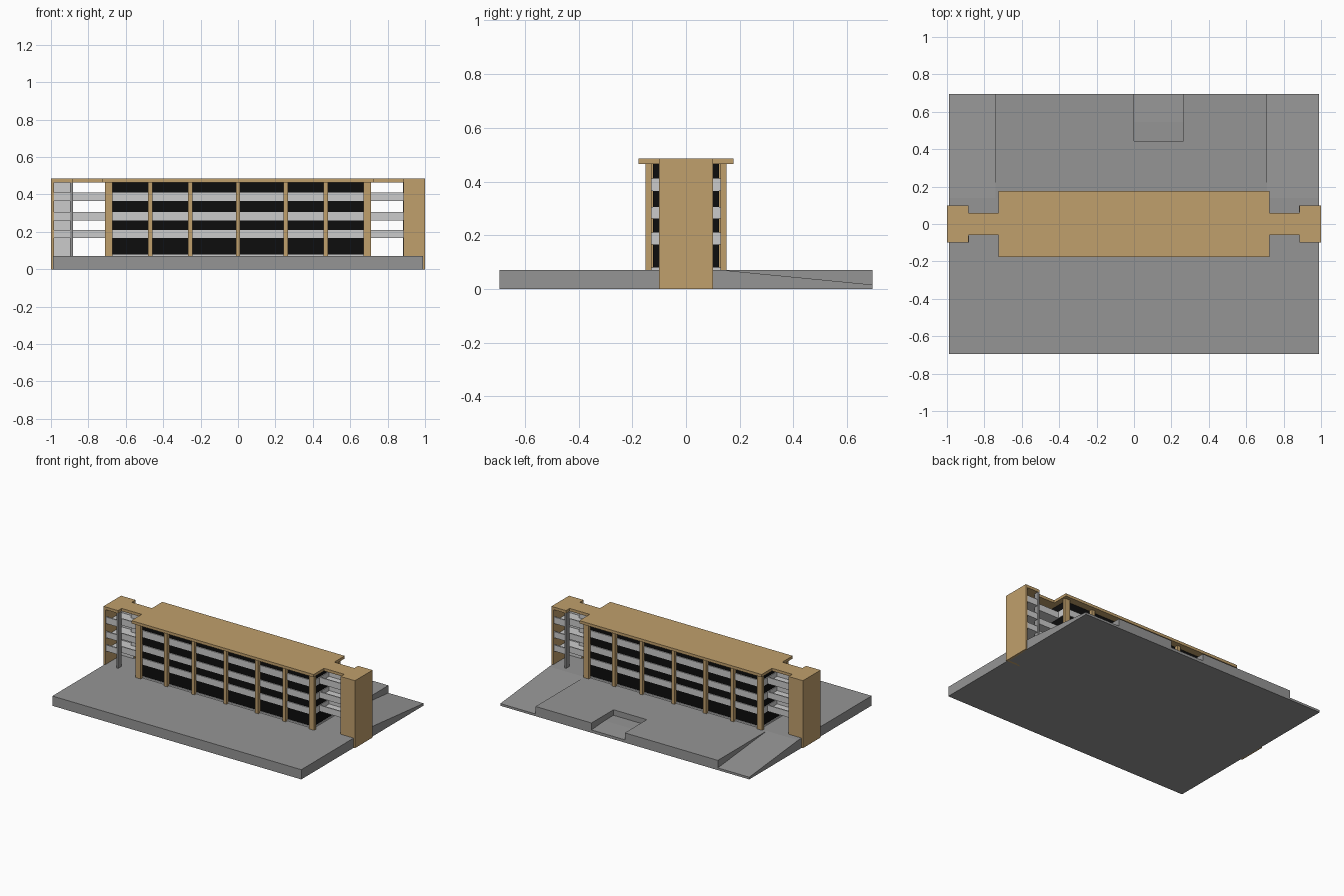
import bpy, bmesh

if "Cube" in bpy.data.objects:
    bpy.data.objects.remove(bpy.data.objects["Cube"])

def mat(name, c):
    m = bpy.data.materials.new(name)
    m.diffuse_color = (*c, 1)
    m.use_nodes = True
    m.node_tree.nodes["Principled BSDF"].inputs["Base Color"].default_value = m.diffuse_color
    return m

TAN = mat("tan_cladding", (0.53, 0.35, 0.15))
BLACK = mat("black_glass", (0.004, 0.004, 0.004))
GROUND = mat("paving_grey", (0.30, 0.30, 0.30))

def finish(name, bm, m):
    bmesh.ops.recalc_face_normals(bm, faces=bm.faces)
    me = bpy.data.meshes.new(name)
    bm.to_mesh(me)
    bm.free()
    ob = bpy.data.objects.new(name, me)
    bpy.context.collection.objects.link(ob)
    if m:
        me.materials.append(m)
    return ob

def prism_x(name, profile, x0, x1, m):
    """Extrude a (y, z) outline from x0 to x1."""
    bm = bmesh.new()
    f = bm.faces.new([bm.verts.new((x0, y, z)) for y, z in profile])
    r = bmesh.ops.extrude_face_region(bm, geom=[f])
    vs = [v for v in r["geom"] if isinstance(v, bmesh.types.BMVert)]
    bmesh.ops.translate(bm, verts=vs, vec=(x1 - x0, 0, 0))
    return finish(name, bm, m)

def box(name, x0, x1, y0, y1, z0, z1, m=None):
    return prism_x(name, [(y0, z0), (y1, z0), (y1, z1), (y0, z1)], x0, x1, m)

def turned(name, s, x0, x1, y0, y1, z0, z1, m=None):
    """Box turned half a circle about z when s is -1."""
    xs, ys = sorted((s * x0, s * x1)), sorted((s * y0, s * y1))
    return box(name, *xs, *ys, z0, z1, m)

# Terrain: flat terrace, falling side strips and a sunken rear entrance
G = 0.07
flat = [(-0.695, 0), (0.695, 0), (0.695, G), (-0.695, G)]
slope = [(-0.695, 0), (0.695, 0), (0.695, 0.016), (0.14, G), (-0.695, G)]
sunk = [(-0.695, 0), (0.695, 0), (0.695, 0.02), (0.545, 0.03),
        (0.445, 0.03), (0.445, G), (-0.695, G)]
prism_x("ground_left_slope", slope, -0.99, -0.74, GROUND)
prism_x("ground_terrace_left", flat, -0.74, 0.0, GROUND)
prism_x("ground_sunken_entrance", sunk, 0.0, 0.265, GROUND)
prism_x("ground_terrace_right", flat, 0.265, 0.71, GROUND)
prism_x("ground_right_slope", slope, 0.71, 0.99, GROUND)

# Main block: glass core with storey bands
BANDS = [(0.166, 0.21), (0.262, 0.306), (0.364, 0.411)]
box("glass_core", -0.685, 0.685, -0.123, 0.123, G, 0.465, BLACK)
box("base_band", -0.69, 0.69, -0.13, 0.13, G, 0.08)
for i, (a, b) in enumerate(BANDS):
    box(f"storey_band_{i}", -0.69, 0.69, -0.13, 0.13, a, b)

# Facade columns, front and back
for s in (-1, 1):
    for x in (-0.47, -0.254, 0, 0.254, 0.47):
        turned("facade_column", s, x - 0.012, x + 0.012, 0.12, 0.15, G, 0.465, TAN)
    for x in (-0.69, 0.69):
        turned("corner_column", s, x - 0.02, x + 0.02, 0.128, 0.15, G, 0.465, TAN)

# Roofs
box("main_roof", -0.725, 0.725, -0.176, 0.176, 0.465, 0.485, TAN)

for s in (1, -1):
    turned("bridge_roof", s, 0.725, 0.885, -0.058, 0.058, 0.465, 0.485, TAN)
    turned("tower_roof", s, 0.885, 1.0, -0.1, 0.1, 0.465, 0.485, TAN)
    # Stair tower: closed outer and one end wall, open opposite end
    turned("tower_outer_wall", s, 0.985, 1.0, -0.1, 0.1, 0, 0.465, TAN)
    turned("tower_end_wall", s, 0.885, 0.985, -0.1, -0.085, 0, 0.465, TAN)
    turned("tower_wall_lining", s, 0.887, 0.985, -0.085, -0.08, G, 0.465)
    turned("tower_pier", s, 0.883, 0.897, 0.065, 0.1, 0, 0.465, GROUND)
    for a, b in BANDS:
        # Landing and bridge floors with solid parapets
        turned("tower_landing", s, 0.885, 0.985, -0.08, 0.095, a, a + 0.012)
        turned("tower_parapet", s, 0.897, 0.985, 0.085, 0.095, a, b)
        turned("bridge_floor", s, 0.685, 0.885, -0.058, 0.058, a, a + 0.012)
        for y in (-0.058, 0.05):
            turned("bridge_parapet", s, 0.685, 0.885, y, y + 0.008, a, b)
